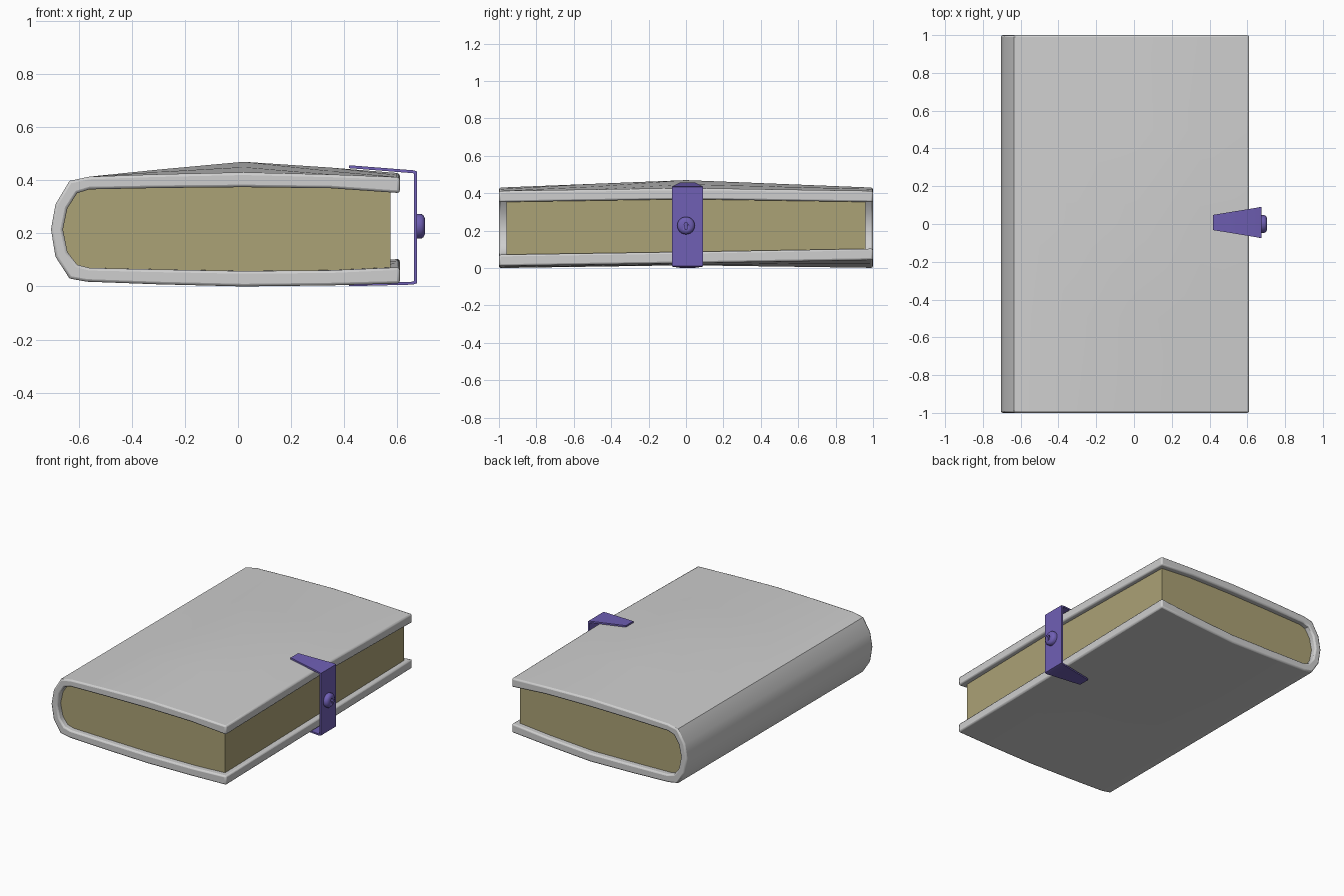
import bpy, bmesh, math
from mathutils import Matrix, Vector

if "Cube" in bpy.data.objects:
    bpy.data.objects.remove(bpy.data.objects["Cube"])


def material(name, rgb):
    m = bpy.data.materials.new(name)
    m.diffuse_color = (*rgb, 1)
    m.use_nodes = True
    m.node_tree.nodes["Principled BSDF"].inputs["Base Color"].default_value = m.diffuse_color
    return m


GREY = material("cover grey", (0.62, 0.62, 0.62))
CREAM = material("page tan", (0.41, 0.36, 0.18))
PURPLE = material("clasp purple", (0.16, 0.115, 0.46))


def finish(name, bm, mat, bevel=0.0, angle=35):
    bmesh.ops.recalc_face_normals(bm, faces=bm.faces[:])
    me = bpy.data.meshes.new(name)
    bm.to_mesh(me)
    bm.free()
    ob = bpy.data.objects.new(name, me)
    bpy.context.collection.objects.link(ob)
    me.materials.append(mat)
    if bevel:
        b = ob.modifiers.new("edge", 'BEVEL')
        b.width, b.segments = bevel, 2
        b.limit_method, b.angle_limit = 'ANGLE', math.radians(60)
    bpy.ops.object.select_all(action='DESELECT')
    ob.select_set(True)
    bpy.context.view_layer.objects.active = ob
    bpy.ops.object.shade_smooth_by_angle(angle=math.radians(angle))
    return ob


def warp(x, y, z):
    """Swell the top board, hollow the bottom board, lift one corner."""
    mid = 1 - abs(y)
    if z > 0.3:
        lift = 0.04 * max(0, (x + 0.55) / 0.57) if x < 0.02 else 0.04 - 0.025 * (x - 0.02) / 0.59
        z += lift * mid
    elif z < 0.11:
        z += 0.015 * mid * min(1, max(0, (x + 0.64) / 0.6))
        z += 0.032 * max(0, y) * max(0, x / 0.6)
    return Vector((x, y, z))


def sweep(profile, stations):
    """Loft a closed xz profile through y stations, warped like the boards."""
    bm = bmesh.new()
    rings = [[bm.verts.new(warp(x, y, z)) for x, z in profile] for y in stations]
    n = len(profile)
    for a, b in zip(rings, rings[1:]):
        for i in range(n):
            j = (i + 1) % n
            bm.faces.new((a[i], a[j], b[j], b[i]))
    bm.faces.new(rings[0])
    bm.faces.new(rings[-1])
    return bm


# Wrap-around cover
outer = [(0.61, 0.412), (0.35, 0.422), (0.02, 0.43), (-0.3, 0.423), (-0.56, 0.414),
         (-0.635, 0.398), (-0.688, 0.31), (-0.705, 0.215), (-0.688, 0.112), (-0.635, 0.03),
         (-0.57, 0.018), (-0.3, 0.008), (0.02, 0.0), (0.35, 0.004), (0.61, 0.011)]
inner = [(0.61, 0.352), (0.35, 0.37), (0.02, 0.374), (-0.3, 0.371), (-0.56, 0.366),
         (-0.606, 0.352), (-0.643, 0.295), (-0.66, 0.215), (-0.643, 0.13), (-0.606, 0.082),
         (-0.56, 0.07), (-0.3, 0.064), (0.02, 0.058), (0.35, 0.061), (0.61, 0.072)]
finish("cover", sweep(outer + inner[::-1], (-1, -0.5, 0, 0.5, 1)), GREY, 0.01, 40)

# Page block fills the inside of the cover
pages = [(0.575, 0.354)] + inner[1:-1] + [(0.575, 0.071)]
finish("page_block", sweep(pages, (-0.96, -0.5, 0, 0.5, 0.96)), CREAM)

# Clasp strap: tapered top tongue, upright band, tapered bottom tongue
cy, t = 0.008, 0.011
path = [((0.418, 0.457), (0.418, 0.446), 0.04),
        ((0.66, 0.438), (0.66, 0.427), 0.08),
        ((0.674, 0.434), (0.663, 0.425), 0.082),
        ((0.674, 0.012), (0.663, 0.021), 0.082),
        ((0.66, 0.007), (0.66, 0.018), 0.08),
        ((0.418, 0.001), (0.418, 0.011), 0.04)]
bm = bmesh.new()
rings = [[bm.verts.new((p[0], cy + s * w, p[1])) for p, s in ((o, -1), (o, 1), (i, 1), (i, -1))]
         for o, i, w in path]
for a, b in zip(rings, rings[1:]):
    for k in range(4):
        bm.faces.new((a[k], a[(k + 1) % 4], b[(k + 1) % 4], b[k]))
bm.faces.new(rings[0])
bm.faces.new(rings[-1])
finish("clasp_strap", bm, PURPLE)

# Round lock button: stacked rings along x
bm = bmesh.new()
N, zc = 24, 0.227
rings = [[bm.verts.new((x, r * math.cos(2 * math.pi * k / N), zc + r * math.sin(2 * math.pi * k / N)))
          for k in range(N)]
         for x, r in ((0.67, 0.047), (0.69, 0.047), (0.699, 0.041), (0.705, 0.03))]
for a, b in zip(rings, rings[1:]):
    for k in range(N):
        bm.faces.new((a[k], a[(k + 1) % N], b[(k + 1) % N], b[k]))
bm.faces.new(rings[0])
bm.faces.new(rings[-1])
button = finish("lock_button", bm, PURPLE)

# Keyhole cutter: round head running into a straight slot
bm = bmesh.new()
hole = [(0.01 * math.cos(math.radians(a)), 0.007 + 0.01 * math.sin(math.radians(a)))
        for a in range(-60, 241, 30)] + [(-0.005, -0.02), (0.005, -0.02)]
face = bm.faces.new([bm.verts.new((0.692, y, zc + z)) for y, z in hole])
ext = bmesh.ops.extrude_face_region(bm, geom=[face])
bmesh.ops.translate(bm, vec=(0.03, 0, 0),
                    verts=[g for g in ext["geom"] if isinstance(g, bmesh.types.BMVert)])
cutter = finish("keyhole_cutter", bm, PURPLE)
cutter.hide_render = True
cutter.hide_set(True)
cut = button.modifiers.new("keyhole", 'BOOLEAN')
cut.operation, cut.object, cut.solver = 'DIFFERENCE', cutter, 'EXACT'
